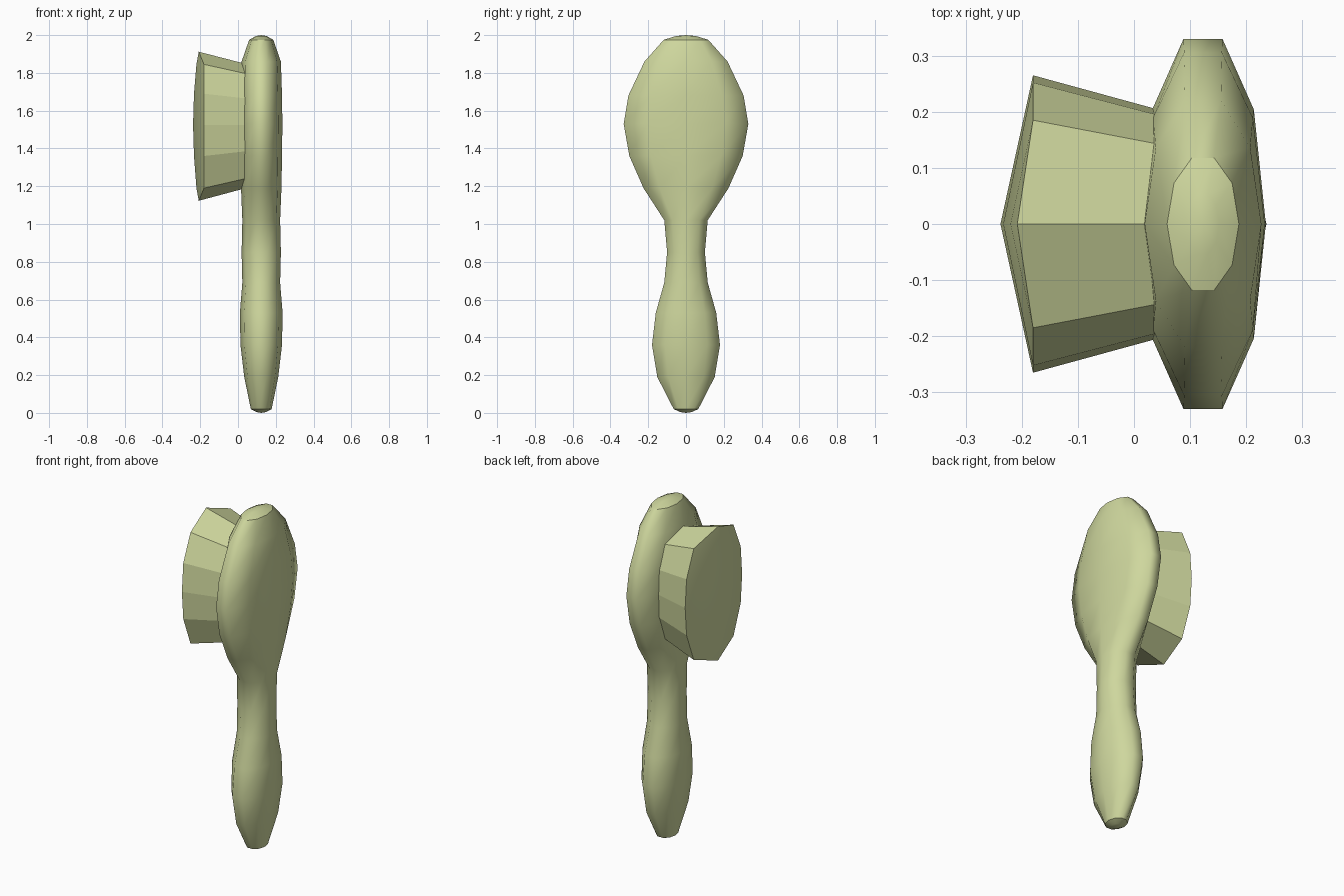
import bpy, bmesh, math

default = bpy.data.objects.get("Cube")
if default:
    bpy.data.objects.remove(default, do_unlink=True)

mat = bpy.data.materials.new("pale olive")
mat.use_nodes = True
colour = (0.62, 0.68, 0.34, 1)
mat.diffuse_color = colour
mat.node_tree.nodes["Principled BSDF"].inputs["Base Color"].default_value = colour


def finish(bm, name):
    bmesh.ops.recalc_face_normals(bm, faces=bm.faces)
    mesh = bpy.data.meshes.new(name)
    bm.to_mesh(mesh)
    bm.free()
    mesh.materials.append(mat)
    obj = bpy.data.objects.new(name, mesh)
    bpy.context.collection.objects.link(obj)
    return obj


def bridge(bm, a, b):
    """Quads between two rings of equal length."""
    n = len(a)
    return [bm.faces.new((a[i], a[(i + 1) % n], b[(i + 1) % n], b[i])) for i in range(n)]


def fan(bm, ring, tip):
    n = len(ring)
    return [bm.faces.new((ring[i], ring[(i + 1) % n], tip)) for i in range(n)]


def sharpen(bm, ring):
    for i, v in enumerate(ring):
        bm.edges.get((v, ring[(i + 1) % len(ring)])).smooth = False


# Handle and paddle: ten-sided sections as (height, half depth in x, half width in y)
CENTRE_X, SIDES = 0.123, 10
sections = [
    (0.02, 0.055, 0.065), (0.19, 0.09, 0.152), (0.36, 0.110, 0.18),
    (0.53, 0.113, 0.16), (0.69, 0.10, 0.115), (0.85, 0.104, 0.10),
    (1.02, 0.10, 0.115), (1.19, 0.107, 0.225), (1.36, 0.110, 0.30),
    (1.53, 0.112, 0.33), (1.68, 0.110, 0.305), (1.86, 0.104, 0.22),
    (1.975, 0.064, 0.118),
]
bm = bmesh.new()
rings = []
for z, rx, ry in sections:
    ring = []
    for i in range(SIDES):
        a = math.tau * i / SIDES
        y = ry * math.sin(a) / math.sin(math.radians(72))
        ring.append(bm.verts.new((CENTRE_X + rx * math.cos(a), y, z)))
    rings.append(ring)
for low, high in zip(rings, rings[1:]):
    bridge(bm, low, high)

# Shallow rounded caps at both ends
for ring, z in ((rings[0], 0.0), (rings[-1], 2.0)):
    inner = [bm.verts.new((CENTRE_X + (v.co.x - CENTRE_X) * 0.45, v.co.y * 0.45,
                           v.co.z + (z - v.co.z) * 0.8)) for v in ring]
    bridge(bm, ring, inner)
    fan(bm, inner, bm.verts.new((CENTRE_X, 0, z)))
    sharpen(bm, ring)
for f in bm.faces:
    f.smooth = True
finish(bm, "brush_handle")

# Bristle block: twelve-sided flared block with a domed outer face
MID_Z = 1.525
half = [(0, 0.387), (0.185, 0.32), (0.252, 0.165), (0.265, 0),
        (0.252, -0.165), (0.185, -0.335), (0, -0.402)]
outline = half + [(-y, z) for y, z in half[-2:0:-1]]
bm = bmesh.new()
outer, inner, buried = [], [], []
for y, z in outline:
    middle = y == 0
    outer.append(bm.verts.new((-0.208 if middle else -0.18, y, MID_Z + z)))
    inner.append(bm.verts.new((0.017 if middle else 0.038, y * 0.775, MID_Z + z * 0.85)))
    buried.append(bm.verts.new((0.07, y * 0.7, MID_Z + z * 0.8)))
bridge(bm, outer, inner)
bridge(bm, inner, buried)
bm.faces.new(buried)

# Domed outer face, with a ridge down the middle
ridge = [outer[0]] + [bm.verts.new((x, 0, MID_Z + z)) for x, z in
                      ((-0.22, 0.32), (-0.233, 0.165), (-0.238, 0),
                       (-0.233, -0.165), (-0.22, -0.335))] + [outer[6]]
for side in (outer[:7], [outer[0]] + outer[:5:-1]):
    for i in range(6):
        corners = list(dict.fromkeys((ridge[i], side[i], side[i + 1], ridge[i + 1])))
        bm.faces.new(corners).smooth = True
sharpen(bm, outer)
finish(bm, "bristle_block")
